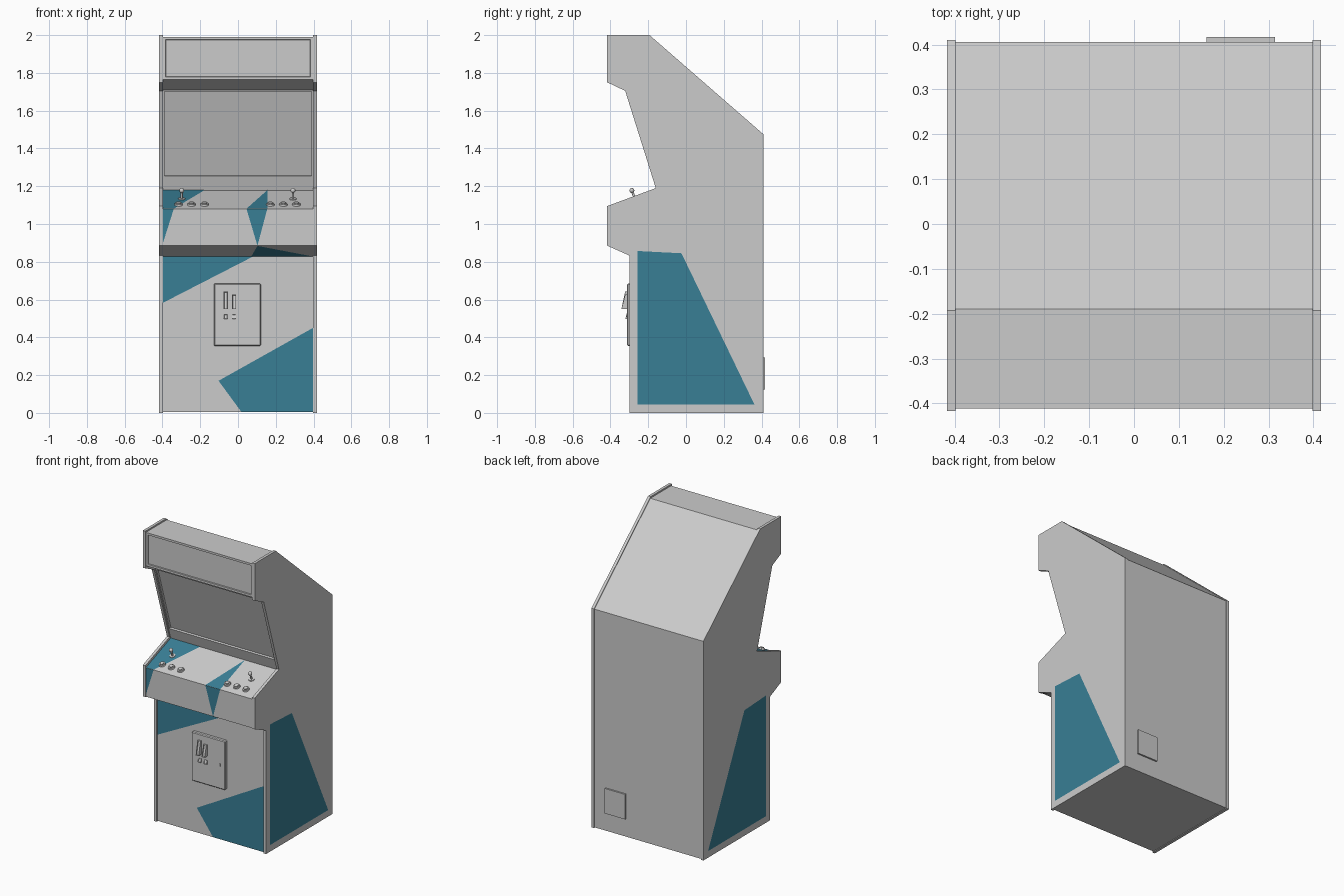
import bpy, bmesh, math
from mathutils import Matrix, Vector

if "Cube" in bpy.data.objects:
    bpy.data.objects.remove(bpy.data.objects["Cube"])

teal = bpy.data.materials.new("teal")
teal.diffuse_color = (0.04, 0.21, 0.30, 1)
teal.use_nodes = True
teal.node_tree.nodes["Principled BSDF"].inputs["Base Color"].default_value = teal.diffuse_color


def finish(name, bm, mat=None, smooth=False, recalc=True):
    if recalc:
        bmesh.ops.recalc_face_normals(bm, faces=bm.faces)
    me = bpy.data.meshes.new(name)
    bm.to_mesh(me)
    bm.free()
    ob = bpy.data.objects.new(name, me)
    bpy.context.collection.objects.link(ob)
    if mat:
        me.materials.append(mat)
    if smooth:
        bpy.ops.object.select_all(action='DESELECT')
        ob.select_set(True)
        bpy.context.view_layer.objects.active = ob
        bpy.ops.object.shade_smooth_by_angle(angle=math.radians(40))
    return ob


def prism(name, profile, x0, x1, recess=()):
    """Extrude a (y, z) profile along x; recess = (edge index, border, depth) panels."""
    bm = bmesh.new()
    a = [bm.verts.new((x0, y, z)) for y, z in profile]
    b = [bm.verts.new((x1, y, z)) for y, z in profile]
    n = len(profile)
    walls = [bm.faces.new((a[i], a[(i + 1) % n], b[(i + 1) % n], b[i])) for i in range(n)]
    bm.faces.new(a)
    bm.faces.new(b)
    bmesh.ops.recalc_face_normals(bm, faces=bm.faces)
    for i, border, depth in recess:
        bmesh.ops.inset_individual(bm, faces=[walls[i]], thickness=border, depth=0)
        bmesh.ops.inset_individual(bm, faces=[walls[i]], thickness=0.002, depth=-depth)
    return finish(name, bm)


def box(name, x, y, z, bevel=0):
    ob = prism(name, [(y[0], z[0]), (y[1], z[0]), (y[1], z[1]), (y[0], z[1])], *x)
    if bevel:
        m = ob.modifiers.new("bevel", 'BEVEL')
        m.width, m.segments = bevel, 1
    return ob


# Side panels
SIDE = [(-0.417, 2.0), (-0.193, 2.0), (0.41, 1.475), (0.41, 0), (-0.298, 0), (-0.298, 0.832),
        (-0.417, 0.885), (-0.417, 1.095), (-0.16, 1.19), (-0.322, 1.705), (-0.417, 1.75)]
for label, s in (("left", -1), ("right", 1)):
    prism(label + "_side_panel", SIDE, s * 0.398, s * 0.417)

# Cabinet body, slightly inside the panels, with recessed screen and marquee
BODY = [(-0.411, 1.99), (-0.189, 1.99), (0.406, 1.472), (0.406, 0.004), (-0.29, 0.004),
        (-0.29, 0.829), (-0.411, 0.885), (-0.411, 1.08), (-0.147, 1.178), (-0.168, 1.245),
        (-0.312, 1.71), (-0.411, 1.765)]
prism("cabinet_body", BODY, -0.398, 0.398, [(9, 0.012, 0.012), (11, 0.02, 0.008)])


# Teal artwork, laid just over the surface of a body segment
def artwork(name, polys):
    bm = bmesh.new()
    for seg, pts in polys:
        (y0, z0), (y1, z1) = BODY[seg], BODY[seg + 1]
        out = Vector((0, -(z1 - z0), y1 - y0)).normalized()
        vs = [bm.verts.new(Vector((x, y0 + (y1 - y0) * (z - z0) / (z1 - z0), z)) + out * 0.0012)
              for x, z in pts]
        f = bm.faces.new(vs)
        f.normal_update()
        if f.normal.dot(out) < 0:
            f.normal_flip()
    finish(name, bm, teal, recalc=False)


artwork("front_artwork", [
    (4, [(-0.397, 0.828), (0.08, 0.828), (-0.397, 0.583)]),
    (4, [(0.397, 0.45), (0.397, 0.005), (0.018, 0.005), (-0.103, 0.17)]),
    (5, [(0.103, 0.885), (0.397, 0.829), (0.07, 0.829)])])
artwork("control_artwork", [
    (6, [(-0.397, 1.08), (-0.34, 1.08), (-0.397, 0.9)]),
    (6, [(0.045, 1.08), (0.155, 1.08), (0.103, 0.885)]),
    (7, [(-0.397, 1.178), (-0.178, 1.178), (-0.34, 1.08), (-0.397, 1.08)]),
    (7, [(0.155, 1.178), (0.155, 1.08), (0.045, 1.08)])])

# Teal side artwork
for label, s in (("left", -1), ("right", 1)):
    bm = bmesh.new()
    pts = [(-0.256, 0.045), (0.362, 0.045), (-0.024, 0.845), (-0.256, 0.857)]
    bm.faces.new([bm.verts.new((s * 0.418, y, z)) for y, z in pts[::s]])
    finish(label + "_side_artwork", bm, teal, recalc=False)

# Coin door with slots, return flaps and lock
box("coin_door", (-0.128, 0.122), (-0.312, -0.285), (0.355, 0.684), 0.005)
for i, (x, top) in enumerate([(-0.065, 0.643), (-0.021, 0.627)]):
    prism(f"coin_slot_{i + 1}", [(-0.31, top), (-0.322, top), (-0.342, 0.55), (-0.31, 0.55)],
          x - 0.011, x + 0.011, [(1, 0.004, 0.005)])
    prism(f"coin_return_{i + 1}", [(-0.31, 0.522), (-0.314, 0.522), (-0.322, 0.496), (-0.31, 0.496)],
          x - 0.011, x + 0.011, [(1, 0.003, 0.003)])
box("coin_door_lock", (0.079, 0.089), (-0.316, -0.31), (0.508, 0.526))

# Rear access door
box("rear_door", (0.162, 0.314), (0.4, 0.417), (0.124, 0.292))

# Controls, standing square to the sloped control panel
SLOPE = math.atan2(0.098, 0.264)


def on_panel(x, y):
    z = 1.08 + (y + 0.411) * math.tan(SLOPE)
    return Matrix.Translation((x, y, z)) @ Matrix.Rotation(SLOPE, 4, 'X')


def cone(bm, base, r1, r2, z0, z1, sides=16):
    bmesh.ops.create_cone(bm, cap_ends=True, segments=sides, radius1=r1, radius2=r2, depth=z1 - z0,
                          matrix=base @ Matrix.Translation((0, 0, (z0 + z1) / 2)))


for i, x in enumerate([-0.315, -0.246, -0.177, 0.171, 0.24, 0.309]):
    bm = bmesh.new()
    base = on_panel(x, -0.355)
    cone(bm, base, 0.023, 0.02, -0.002, 0.009)
    cone(bm, base, 0.014, 0.013, 0.005, 0.015)
    finish(f"button_{i + 1}", bm, smooth=True)

for label, x in (("left", -0.298), ("right", 0.291)):
    bm = bmesh.new()
    base = on_panel(x, -0.27)
    cone(bm, base, 0.02, 0.018, -0.002, 0.004)
    cone(bm, base, 0.006, 0.006, 0, 0.045, 12)
    bmesh.ops.create_uvsphere(bm, u_segments=16, v_segments=10, radius=0.013,
                              matrix=base @ Matrix.Translation((0, 0, 0.048)))
    finish(label + "_joystick", bm, smooth=True)
